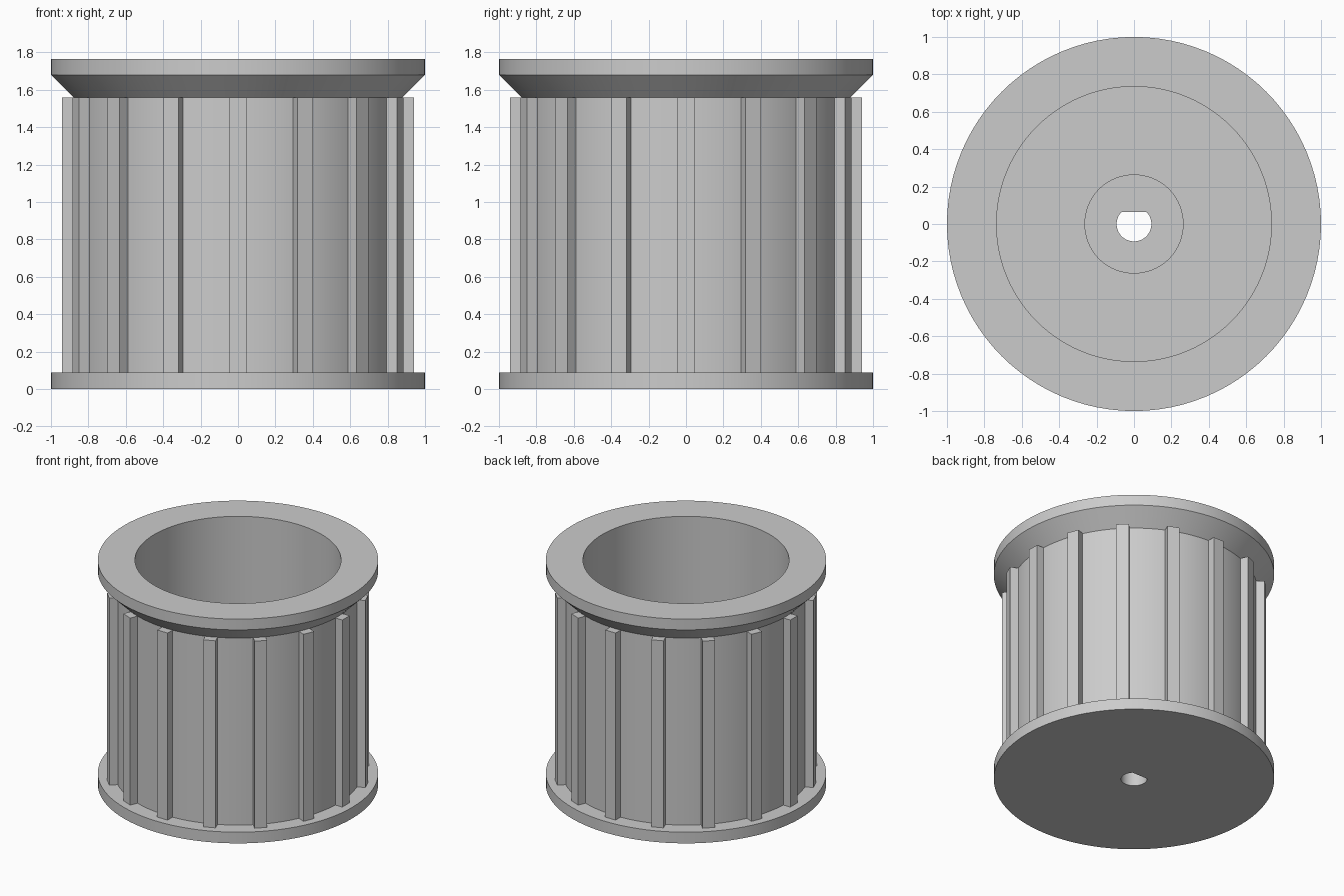
import bpy, bmesh, math
from mathutils import Matrix

if "Cube" in bpy.data.objects:
    bpy.data.objects.remove(bpy.data.objects["Cube"])

SEGMENTS = 96
RIBS = 16
BORE_R, BORE_FLAT = 0.093, 0.065

grey = bpy.data.materials.new("plain grey")
grey.diffuse_color = (0.6, 0.6, 0.6, 1)
grey.use_nodes = True
grey.node_tree.nodes["Principled BSDF"].inputs["Base Color"].default_value = grey.diffuse_color


def finish(bm, name):
    bmesh.ops.recalc_face_normals(bm, faces=bm.faces)
    mesh = bpy.data.meshes.new(name)
    bm.to_mesh(mesh)
    bm.free()
    mesh.materials.append(grey)
    obj = bpy.data.objects.new(name, mesh)
    bpy.context.collection.objects.link(obj)
    return obj


def radius_at(r, a):
    """The shaft bore is cut flat on its +y side."""
    if r == BORE_R and math.sin(a) > 0:
        return min(r, BORE_FLAT / math.sin(a))
    return r


# Spool: closed (radius, height) section with flanges, cup, floor and hub
section = [
    (BORE_R, 0), (1.0, 0), (1.0, 0.088), (0.88, 0.088),      # base flange
    (0.88, 1.56), (1.0, 1.68), (1.0, 1.765),                 # drum, flared rim
    (0.735, 1.765), (0.735, 0.12),                           # cup
    (0.265, 0.12), (0.265, 0.59), (BORE_R, 0.59),            # floor, hub
]
bm = bmesh.new()
rings = []
for i in range(SEGMENTS):
    a = math.tau * i / SEGMENTS
    rings.append([bm.verts.new((radius_at(r, a) * math.cos(a),
                                radius_at(r, a) * math.sin(a), z))
                  for r, z in section])
n = len(section)
for i in range(SEGMENTS):
    p, q = rings[i], rings[(i + 1) % SEGMENTS]
    for j in range(n):
        k = (j + 1) % n
        bm.faces.new((p[j], q[j], q[k], p[k]))
spool = finish(bm, "spool")
bpy.context.view_layer.objects.active = spool
spool.select_set(True)
bpy.ops.object.shade_smooth_by_angle(angle=math.radians(30))

# Grip ribs: square bars spaced evenly around the drum
bm = bmesh.new()
x0, x1, width, z0, z1 = 0.86, 0.94, 0.09, 0.085, 1.56
for i in range(RIBS):
    place = (Matrix.Rotation(math.tau * i / RIBS, 4, 'Z')
             @ Matrix.Translation(((x0 + x1) / 2, 0, (z0 + z1) / 2))
             @ Matrix.Diagonal((x1 - x0, width, z1 - z0, 1)))
    bmesh.ops.create_cube(bm, size=1, matrix=place)
finish(bm, "grip_ribs")
